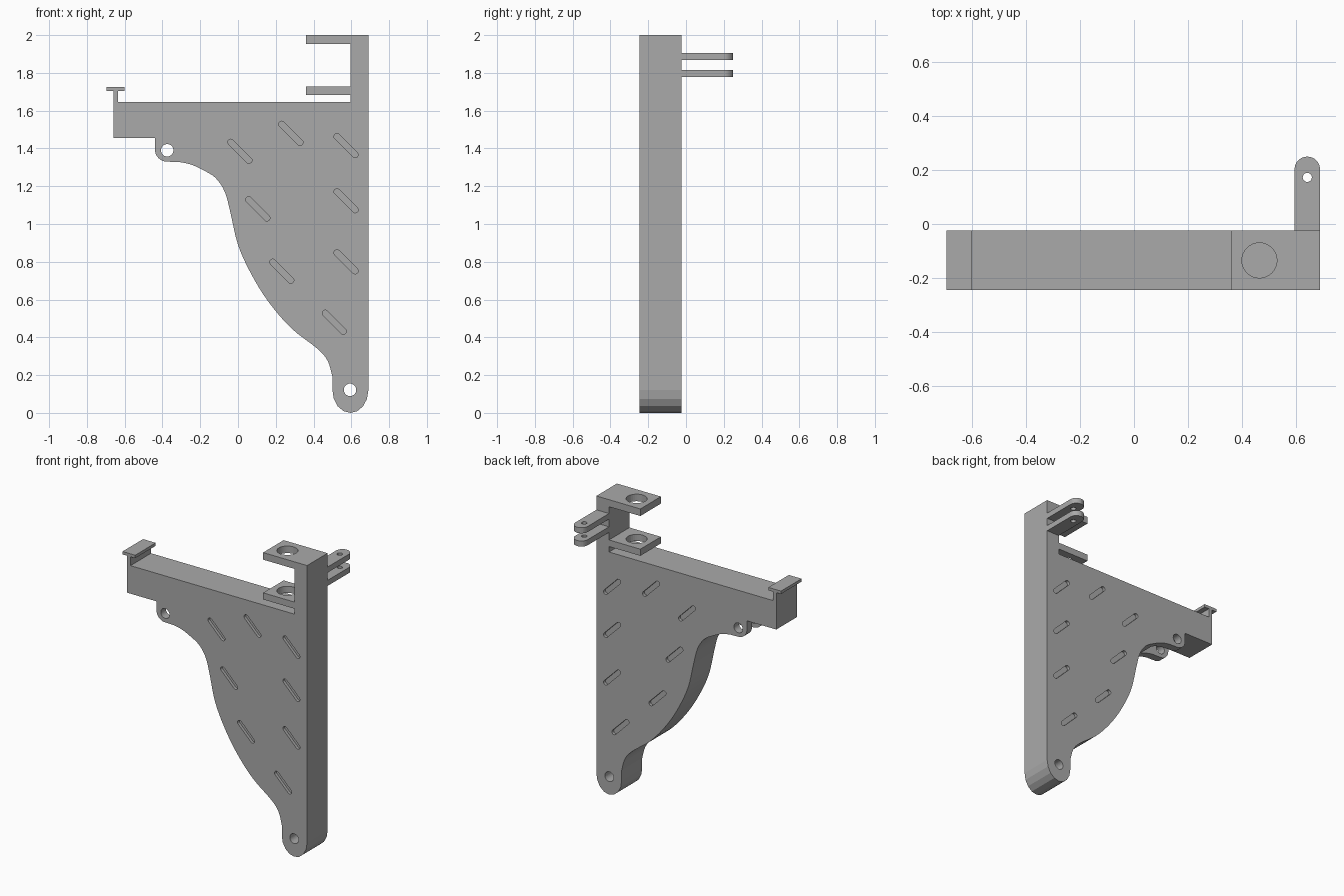
import bpy, bmesh, math
from mathutils import Vector

if "Cube" in bpy.data.objects:
    bpy.data.objects.remove(bpy.data.objects["Cube"], do_unlink=True)

grey = bpy.data.materials.new("plain grey")
grey.use_nodes = True
grey.diffuse_color = (0.4, 0.4, 0.4, 1)
grey.node_tree.nodes["Principled BSDF"].inputs["Base Color"].default_value = (0.4, 0.4, 0.4, 1)

FRONT, BACK = -0.245, -0.025
MID = (FRONT + BACK) / 2


def prism(name, outline, axis, low, high):
    """Extrude a 2D outline along y (outline is x,z) or z (outline is x,y)."""
    def place(p, d):
        return (p[0], d, p[1]) if axis == "y" else (p[0], p[1], d)
    bm = bmesh.new()
    rings = [[bm.verts.new(place(p, d)) for p in outline] for d in (low, high)]
    bm.faces.new(rings[0])
    bm.faces.new(rings[1])
    n = len(outline)
    for i in range(n):
        j = (i + 1) % n
        bm.faces.new((rings[0][i], rings[0][j], rings[1][j], rings[1][i]))
    bmesh.ops.recalc_face_normals(bm, faces=bm.faces)
    mesh = bpy.data.meshes.new(name)
    bm.to_mesh(mesh)
    bm.free()
    mesh.materials.append(grey)
    obj = bpy.data.objects.new(name, mesh)
    bpy.context.collection.objects.link(obj)
    return obj


def arc(cx, cy, rx, ry, start, end, steps):
    angles = [math.radians(start + (end - start) * i / steps) for i in range(steps + 1)]
    return [(cx + rx * math.cos(a), cy + ry * math.sin(a)) for a in angles]


def circle(cx, cy, r, steps=32):
    return arc(cx, cy, r, r, 0, 360, steps)[:-1]


def box(x0, x1, z0, z1):
    return [(x0, z0), (x1, z0), (x1, z1), (x0, z1)]


def capsule(cx, cz, half, r, tilt):
    d = Vector((math.cos(math.radians(tilt)), math.sin(math.radians(tilt)))) * half
    return (arc(cx + d.x, cz + d.y, r, r, tilt - 90, tilt + 90, 8)
            + arc(cx - d.x, cz - d.y, r, r, tilt + 90, tilt + 270, 8))


def spline(points, steps=4):
    """Smooth curve through the points."""
    p = [Vector(q) for q in points]
    p = [p[0]] + p + [p[-1]]
    out = []
    for a, b, c, d in zip(p, p[1:], p[2:], p[3:]):
        for i in range(steps):
            t = i / steps
            out.append(tuple(0.5 * (2 * b + (c - a) * t + (2 * a - 5 * b + 4 * c - d) * t * t
                                    + (3 * b - a - 3 * c + d) * t ** 3)))
    return out + [points[-1]]


def cut(target, cutter):
    mod = target.modifiers.new("cut", "BOOLEAN")
    mod.operation, mod.solver, mod.object = "DIFFERENCE", "EXACT", cutter
    bpy.context.view_layer.objects.active = target
    bpy.ops.object.modifier_apply(modifier=mod.name)
    bpy.data.objects.remove(cutter, do_unlink=True)


# Bracket frame: one side profile with hook, web, foot, post and tabs
hook = [(-0.635, 1.645), (-0.635, 1.705), (-0.6, 1.705), (-0.6, 1.725),
        (-0.695, 1.725), (-0.695, 1.705), (-0.66, 1.705), (-0.66, 1.455), (-0.44, 1.455)]
lug = arc(-0.375, 1.395, 0.065, 0.065, 180, 265, 8)
belly = spline([(-0.31, 1.328), (-0.25, 1.315), (-0.19, 1.288), (-0.12, 1.245), (-0.07, 1.17),
                (-0.04, 1.06), (0, 0.89), (0.07, 0.735), (0.16, 0.59), (0.28, 0.45),
                (0.42, 0.34), (0.475, 0.275), (0.5, 0.19)])
foot = arc(0.595, 0.12, 0.095, 0.12, 180, 360, 8)
post = [(0.69, 2.0), (0.36, 2.0), (0.36, 1.952), (0.595, 1.952), (0.595, 1.727),
        (0.36, 1.727), (0.36, 1.682), (0.595, 1.682), (0.595, 1.645)]
frame = prism("bracket_frame", hook + lug + belly + foot + post, "y", FRONT, BACK)

# Fork gap in the upper lug, then the pin holes
cut(frame, prism("fork_gap", box(-0.5, -0.21, 1.2, 1.45), "y", MID - 0.055, MID + 0.055))
for x, z in [(-0.375, 1.39), (0.593, 0.122)]:
    cut(frame, prism("pin_hole", circle(x, z, 0.033), "y", -0.4, 0.1))

# Round hole down through both tabs
cut(frame, prism("tab_hole", circle(0.465, MID, 0.065), "z", 1.66, 2.1))

# Shallow slanted grooves on both faces
grooves = [(0.01, 1.385), (0.28, 1.48), (0.572, 1.415), (0.572, 1.123),
           (0.105, 1.08), (0.232, 0.75), (0.572, 0.80), (0.51, 0.48)]
for x, z in grooves:
    for y in (FRONT, BACK):
        cut(frame, prism("groove", capsule(x, z, 0.068, 0.016, -45), "y", y - 0.02, y + 0.02))

# Pair of hinge ears behind the post
ear = [(0.595, BACK), (0.69, BACK)] + arc(0.6425, 0.2025, 0.0475, 0.0475, 0, 180, 12)
for name, z in [("lower_hinge_ear", 1.778), ("upper_hinge_ear", 1.868)]:
    obj = prism(name, ear, "z", z, z + 0.038)
    cut(obj, prism("ear_hole", circle(0.6425, 0.173, 0.017, 20), "z", z - 0.1, z + 0.1))
